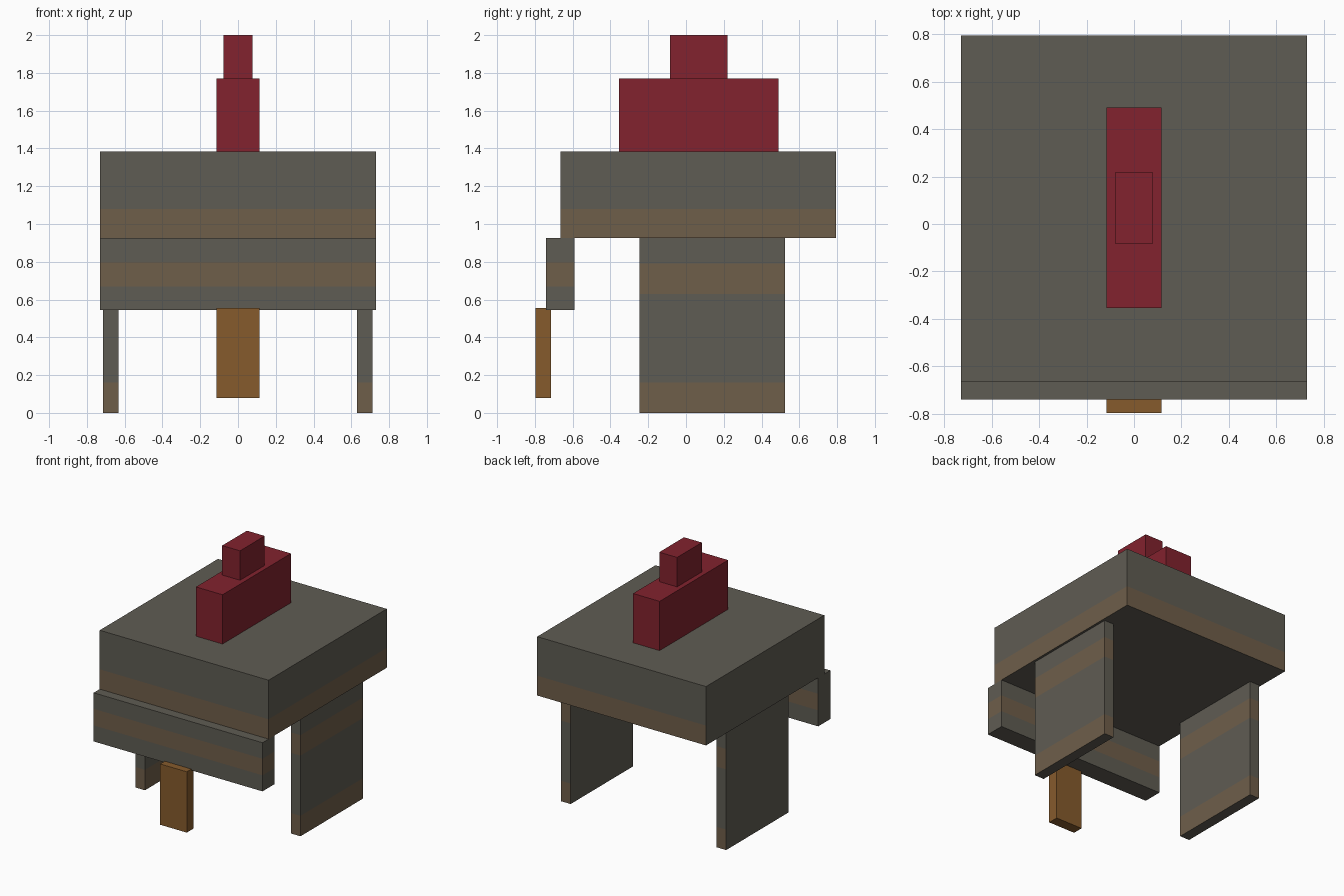
import bpy, bmesh
from mathutils import Matrix, Vector

if "Cube" in bpy.data.objects:
    bpy.data.objects.remove(bpy.data.objects["Cube"])


def material(name, srgb):
    m = bpy.data.materials.new(name)
    lin = [((c / 255 + 0.055) / 1.055) ** 2.4 for c in srgb]
    m.diffuse_color = (*lin, 1)
    m.use_nodes = True
    m.node_tree.nodes["Principled BSDF"].inputs["Base Color"].default_value = m.diffuse_color
    return m


GREY = material("stone grey", (95, 92, 83))
BROWN = material("band brown", (111, 94, 74))
RED = material("dark red", (130, 34, 46))
ORANGE = material("ochre", (134, 91, 44))


def box(name, lo, hi, mat, bands=()):
    """Box from corner to corner, with brown bands on every upright face but the left one."""
    lo, hi = Vector(lo), Vector(hi)
    bm = bmesh.new()
    bmesh.ops.create_cube(bm, size=1, matrix=Matrix.Translation((lo + hi) / 2)
                          @ Matrix.Diagonal((*(hi - lo), 1)))
    for z in (z for band in bands for z in band):
        if lo.z < z < hi.z:
            bmesh.ops.bisect_plane(bm, geom=bm.verts[:] + bm.edges[:] + bm.faces[:],
                                   plane_co=(0, 0, z), plane_no=(0, 0, 1))
    bm.normal_update()
    for f in bm.faces:
        z = f.calc_center_median().z
        upright = abs(f.normal.z) < 0.5 and f.normal.x > -0.5
        f.material_index = int(upright and any(a < z < b for a, b in bands))
    me = bpy.data.meshes.new(name)
    bm.to_mesh(me)
    bm.free()
    me.materials.append(mat)
    if bands:
        me.materials.append(BROWN)
    ob = bpy.data.objects.new(name, me)
    bpy.context.collection.objects.link(ob)


# Main body slab and front lip
box("body", (-0.73, -0.665, 0.925), (0.73, 0.795, 1.385), GREY, [(0.925, 1.08)])
box("front_lip", (-0.73, -0.74, 0.545), (0.73, -0.59, 0.925), GREY, [(0.67, 0.80)])

# Side panels
for side, x in (("left", -0.715), ("right", 0.63)):
    box(side + "_panel", (x, -0.245, 0), (x + 0.082, 0.525, 0.925), GREY,
        [(0, 0.16), (0.63, 0.79)])

# Crest on top
box("crest_base", (-0.115, -0.355, 1.385), (0.115, 0.49, 1.77), RED)
box("crest_top", (-0.077, -0.085, 1.77), (0.077, 0.22, 2.0), RED)

# Hanging front tab
box("front_tab", (-0.115, -0.797, 0.08), (0.115, -0.715, 0.555), ORANGE)
